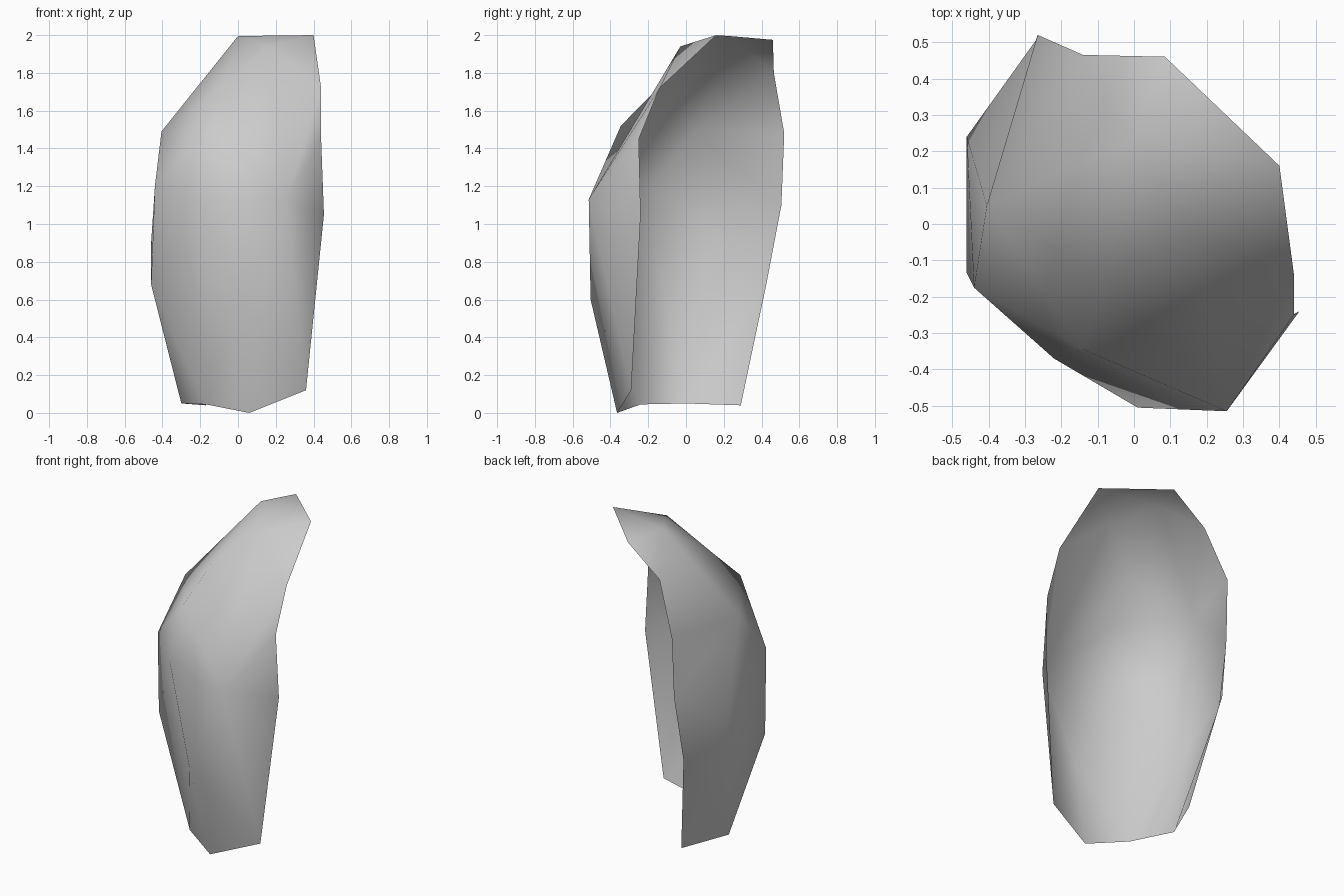
import bpy
import bmesh
from mathutils import Vector

# Remove the default cube only
default_cube = bpy.data.objects.get("Cube")
if default_cube:
    bpy.data.objects.remove(default_cube, do_unlink=True)

# Points shared by several ribs of the shell
tip = (0.40, 0.16, 2.0)
crown = (0.0, 0.23, 1.995)
brow = (0.155, -0.03, 1.94)
hollow = (-0.085, -0.153, 1.715)
shoulder = (-0.14, -0.345, 1.52)
heel = (-0.30, 0.0, 0.05)

# Ribs run from the bottom up, ordered around the outside of the shell
left_rim = [(-0.17, 0.29, 0.04), (-0.28, 0.425, 0.68), (-0.27, 0.505, 1.1),
            (-0.265, 0.52, 1.48), (-0.14, 0.465, 1.8), (0.085, 0.46, 1.975), tip]
left_side = [heel, (-0.46, 0.24, 0.9), (-0.405, 0.05, 1.49), crown]
left_front = [heel, (-0.46, -0.135, 0.68), (-0.44, -0.175, 1.2),
              shoulder, hollow, crown]
middle = [(-0.17, -0.24, 0.045), (-0.22, -0.37, 1.15),
          shoulder, hollow, brow, tip]
right_front = [(0.06, -0.365, 0.0), (0.01, -0.505, 0.6),
               (0.255, -0.515, 1.13), brow, tip]
right_rim = [(0.36, -0.29, 0.12), (0.455, -0.24, 1.05),
             (0.44, -0.25, 1.45), (0.44, -0.14, 1.72), tip]
ribs = [left_rim, left_side, left_front, middle, right_front, right_rim]
# Head start in height given to the first rib of each pair
leads = [-0.05, 0, 0, 0.05, 0.1]

bm = bmesh.new()
verts = {}


def vertex(point):
    """Return the one vertex at a point, adding it when it is new."""
    if point not in verts:
        verts[point] = bm.verts.new(Vector(point))
    return verts[point]


def add_triangle(*points):
    """Add a triangle unless two of its corners coincide."""
    if len(set(points)) == len(points):
        bm.faces.new([vertex(p) for p in points]).smooth = True


def zip_ribs(a, b, lead):
    """Skin two ribs, always stepping up to the lower of the next points."""
    i = j = 0
    while i < len(a) - 1 or j < len(b) - 1:
        step_a = j == len(b) - 1 or (
            i < len(a) - 1 and a[i + 1][2] <= b[j + 1][2] + lead)
        if step_a:
            add_triangle(a[i], b[j], a[i + 1])
            i += 1
        else:
            add_triangle(a[i], b[j], b[j + 1])
            j += 1


# Curved open shell
for rib, next_rib, lead in zip(ribs, ribs[1:], leads):
    zip_ribs(rib, next_rib, lead)

mesh = bpy.data.meshes.new("curved_shell")
bm.to_mesh(mesh)
bm.free()
shell = bpy.data.objects.new("curved_shell", mesh)
bpy.context.collection.objects.link(shell)

# Plain grey material
grey = bpy.data.materials.new("light_grey")
grey.use_nodes = True
colour = (0.6, 0.6, 0.6, 1.0)
grey.diffuse_color = colour
grey.node_tree.nodes["Principled BSDF"].inputs["Base Color"].default_value = colour
mesh.materials.append(grey)
